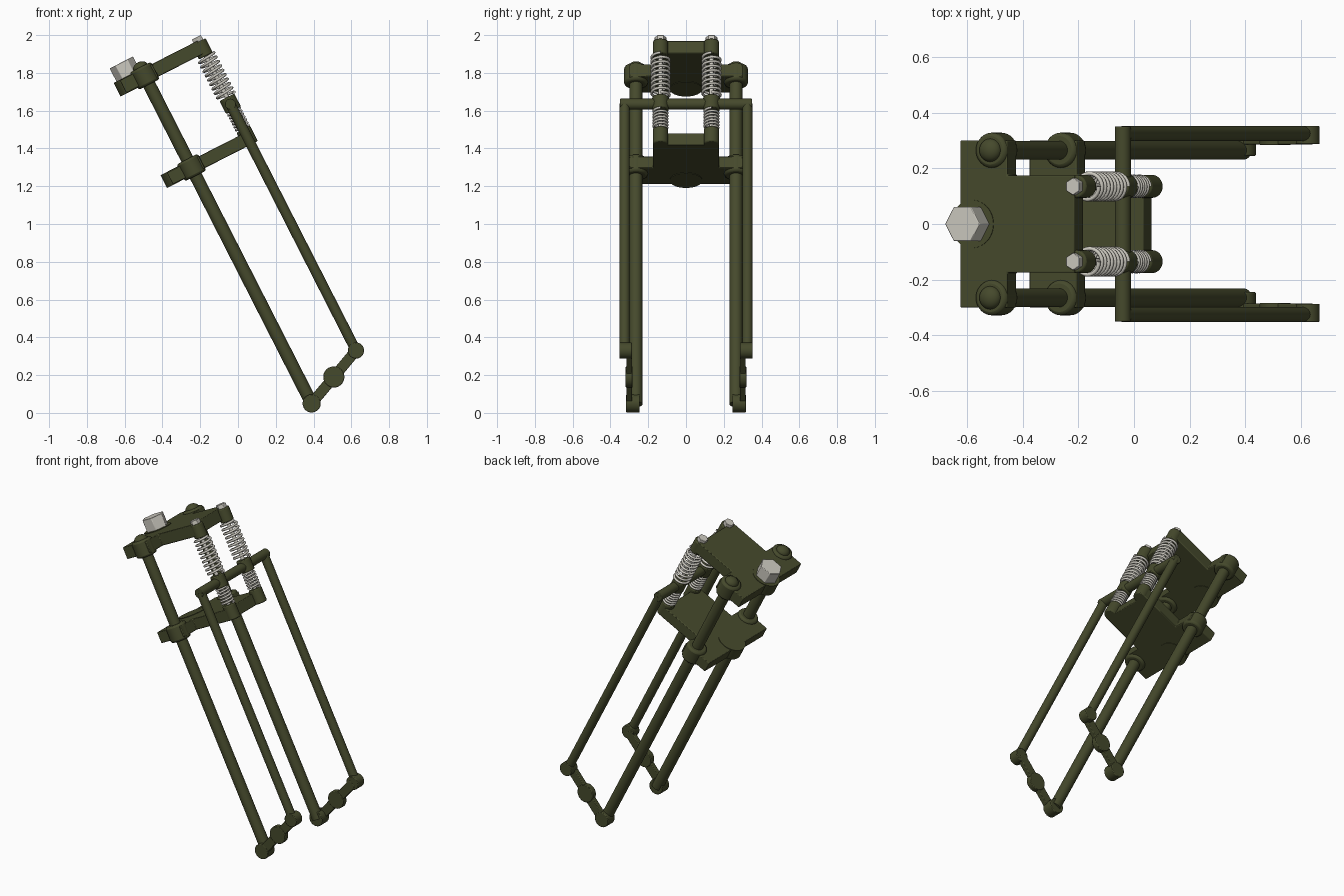
import bpy, bmesh, math
from mathutils import Matrix, Vector

if "Cube" in bpy.data.objects:
    bpy.data.objects.remove(bpy.data.objects["Cube"])

# Built upright (x forward, z along the legs), then raked back 27 degrees
RAKE = Matrix.Translation((0.39, 0, 0.05)) @ Matrix.Rotation(math.radians(-27), 4, 'Y')
FV = 0.336          # forward offset of front legs and springs


def material(name, rgb):
    m = bpy.data.materials.new(name)
    m.diffuse_color = (*rgb, 1)
    m.use_nodes = True
    m.node_tree.nodes["Principled BSDF"].inputs["Base Color"].default_value = m.diffuse_color
    return m


OLIVE = material("olive_paint", (0.060, 0.067, 0.025))
SILVER = material("silver_metal", (0.60, 0.58, 0.52))


def add(name, bm, mat, bevel=0.0):
    me = bpy.data.meshes.new(name)
    bmesh.ops.recalc_face_normals(bm, faces=bm.faces)
    bm.to_mesh(me)
    bm.free()
    me.materials.append(mat)
    ob = bpy.data.objects.new(name, me)
    bpy.context.collection.objects.link(ob)
    ob.matrix_world = RAKE
    if bevel:
        b = ob.modifiers.new("bevel", 'BEVEL')
        b.width, b.segments, b.limit_method = bevel, 2, 'ANGLE'
    bpy.context.view_layer.objects.active = ob
    ob.select_set(True)
    bpy.ops.object.shade_smooth_by_angle(angle=math.radians(35))
    ob.select_set(False)
    return ob


def rod(name, a, b, r, mat=OLIVE, sides=32, bevel=0.0):
    a, b = Vector(a), Vector(b)
    d = b - a
    rot = d.to_track_quat('Z', 'Y').to_matrix().to_4x4() if abs(d.z) < d.length * 0.999 else Matrix()
    bm = bmesh.new()
    bmesh.ops.create_cone(bm, cap_ends=True, segments=sides, radius1=r, radius2=r,
                          depth=d.length, matrix=Matrix.Translation((a + b) / 2) @ rot)
    return add(name, bm, mat, bevel)


def plate(name, outline, z0, z1):
    bm = bmesh.new()
    f = bm.faces.new([bm.verts.new((x, y, z0)) for x, y in outline])
    g = bmesh.ops.extrude_face_region(bm, geom=[f])
    bmesh.ops.translate(bm, vec=(0, 0, z1 - z0),
                        verts=[v for v in g['geom'] if isinstance(v, bmesh.types.BMVert)])
    return add(name, bm, OLIVE, 0.004)


def dome(name, p, r, squash):
    bm = bmesh.new()
    bmesh.ops.create_uvsphere(bm, u_segments=32, v_segments=16, radius=r,
                              matrix=Matrix.Translation(p) @ Matrix.Diagonal((1, 1, squash, 1)))
    return add(name, bm, OLIVE)


def spring(name, y, z0, z1, r, wire, turns):
    cu = bpy.data.curves.new(name, 'CURVE')
    cu.dimensions = '3D'
    cu.bevel_depth, cu.bevel_resolution, cu.use_fill_caps = wire, 2, True
    n = turns * 24
    s = cu.splines.new('POLY')
    s.points.add(n)
    for i, p in enumerate(s.points):
        a = 2 * math.pi * i / 24
        p.co = (FV + r * math.cos(a), y + r * math.sin(a), z0 + (z1 - z0) * i / n, 1)
    cu.materials.append(SILVER)
    ob = bpy.data.objects.new(name, cu)
    bpy.context.collection.objects.link(ob)
    ob.matrix_world = RAKE


# Two T-shaped yokes with a steering stem disc each
half = [(-0.128, 0.30), (0.062, 0.30), (0.062, 0.175), (0.332, 0.175)]
tee = half + [(x, -y) for x, y in reversed(half)]
for tag, z0, z1 in (("upper", 1.910, 1.985), ("lower", 1.367, 1.437)):
    plate(tag + "_yoke", tee, z0, z1)
    rod(tag + "_stem_disc", (-0.078, 0, z0 - 0.003), (-0.078, 0, z1 + 0.003), 0.086, sides=48)

# Big stem bolt
rod("stem_bolt", (-0.078, 0, 1.985), (-0.078, 0, 2.066), 0.07, SILVER, 6, 0.003).data.transform(
    Matrix.Translation((-0.078, 0, 0)) @ Matrix.Rotation(math.radians(30), 4, 'Z')
    @ Matrix.Translation((0.078, 0, 0)))

for side, s in (("left", -1), ("right", 1)):
    # Rear leg, its collars and cap
    y = 0.265 * s
    rod(side + "_rear_leg", (0, y, -0.005), (0, y, 1.99), 0.034)
    rod(side + "_upper_collar", (0, y, 1.895), (0, y, 1.998), 0.063, bevel=0.012)
    rod(side + "_lower_collar", (0, y, 1.352), (0, y, 1.452), 0.063, bevel=0.012)
    dome(side + "_leg_cap", (0, y, 1.995), 0.042, 0.75)

    # Front leg
    y = 0.325 * s
    rod(side + "_front_leg", (FV, y, 0.143), (FV, y, 1.607), 0.027)

    # Bottom rocker with three hubs
    end = Vector((FV, 0, 0.143))
    rod(side + "_rocker_rear_hub", (0, 0.245 * s, 0), (0, 0.317 * s, 0), 0.048, bevel=0.004)
    rod(side + "_axle_hub", (*(end / 2).xz, 0) and (end.x / 2, 0.283 * s, end.z / 2),
        (end.x / 2, 0.319 * s, end.z / 2), 0.056, bevel=0.004)
    rod(side + "_rocker_front_hub", (FV, 0.287 * s, 0.143), (FV, 0.352 * s, 0.143), 0.043, bevel=0.004)
    bm = bmesh.new()
    bmesh.ops.create_cube(bm, size=1, matrix=Matrix.Translation(end / 2 + Vector((0, 0.301 * s, 0)))
                          @ Matrix.Rotation(-math.atan2(end.z, end.x), 4, 'Y')
                          @ Matrix.Diagonal((end.length, 0.03, 0.056, 1)))
    add(side + "_rocker_arm", bm, OLIVE, 0.004)

    # Spring stack: lugs, seat, springs, centre rod and bolt
    y = 0.135 * s
    rod(side + "_upper_spring_lug", (FV, y, 1.893), (FV, y, 1.978), 0.041, bevel=0.006)
    rod(side + "_lower_spring_lug", (FV, y, 1.367), (FV, y, 1.458), 0.041, bevel=0.006)
    rod(side + "_spring_seat", (FV, y, 1.570), (FV, y, 1.648), 0.044, bevel=0.006)
    rod(side + "_spring_rod", (FV, y, 1.40), (FV, y, 1.98), 0.012, SILVER, 16)
    rod(side + "_spring_bolt", (FV, y, 1.97), (FV, y, 2.004), 0.031, SILVER, 6, 0.002)
    spring(side + "_upper_spring", y, 1.655, 1.89, 0.047, 0.0075, 9)
    spring(side + "_lower_spring", y, 1.462, 1.568, 0.036, 0.0065, 6)

# Crossbar joining the front legs
rod("front_crossbar", (FV, -0.35, 1.607), (FV, 0.35, 1.607), 0.029, bevel=0.003)
